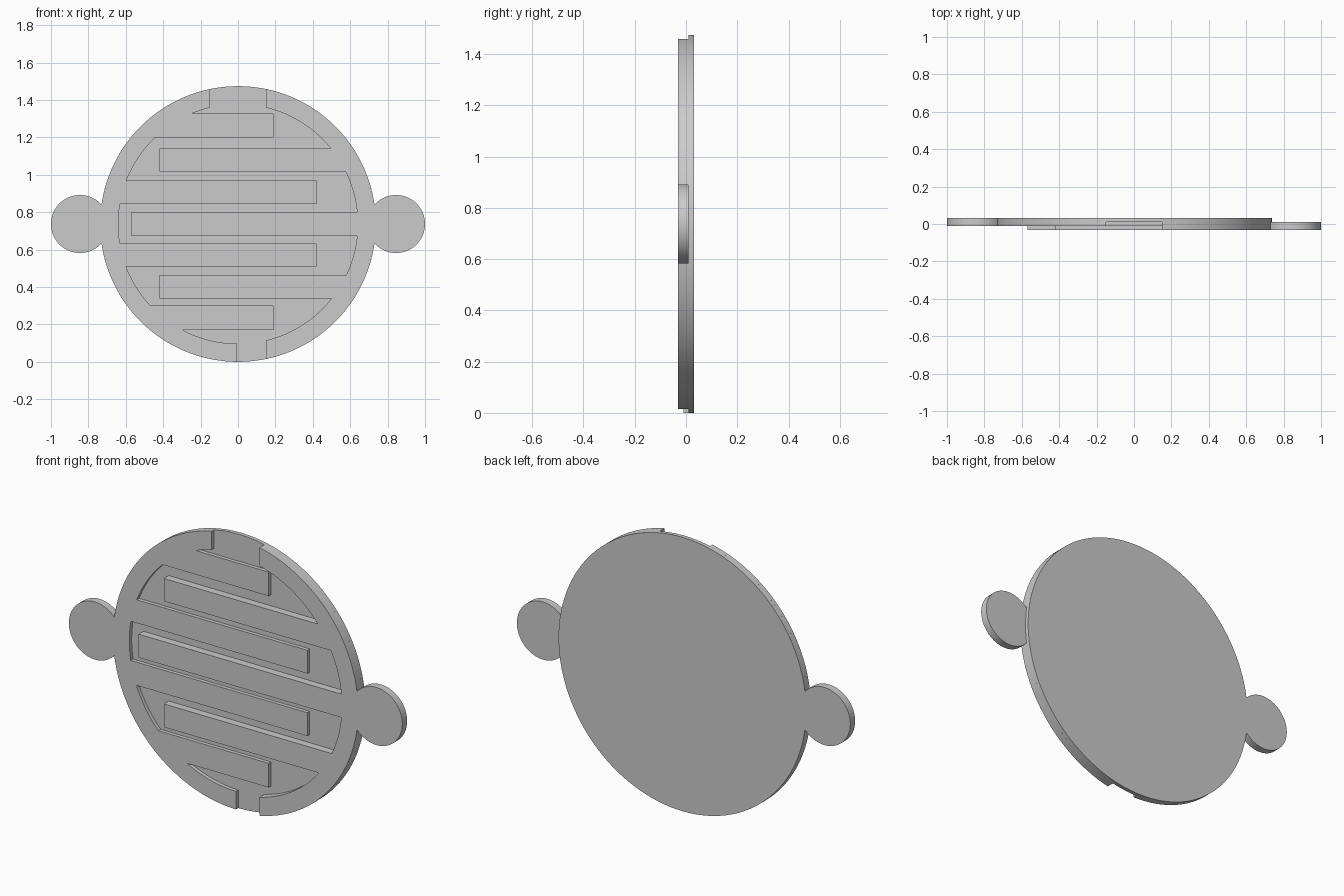
import bpy, bmesh
from math import sin, cos, asin, atan2, sqrt, pi, radians

if "Cube" in bpy.data.objects:
    bpy.data.objects.remove(bpy.data.objects["Cube"])

CZ = 0.737               # height of the disc centre
R, RI = 0.737, 0.64      # disc radius, inner radius of the raised rim
TD, TR = 0.845, 0.155    # tab centre distance and tab radius

# Where the tab circle meets the disc
jx = (TD * TD + R * R - TR * TR) / (2 * TD)
jz = sqrt(R * R - jx * jx)
DISC_A = atan2(jz, jx)
TAB_A = atan2(jz, jx - TD)


def arc(cx, r, a0, a1, step=radians(2.5)):
    n = max(1, round(abs(a1 - a0) / step))
    return [(cx + r * cos(a0 + (a1 - a0) * i / n),
             r * sin(a0 + (a1 - a0) * i / n)) for i in range(n + 1)]


def prism(name, outline, y0, y1, side=1):
    """Extrude an x-z outline (relative to the disc centre) from y0 to y1."""
    pts = [p for i, p in enumerate(outline)
           if abs(p[0] - outline[i - 1][0]) + abs(p[1] - outline[i - 1][1]) > 1e-5]
    bm = bmesh.new()
    face = bm.faces.new([bm.verts.new((side * x, y0, CZ + z)) for x, z in pts])
    ext = bmesh.ops.extrude_face_region(bm, geom=[face])
    new = [v for v in ext["geom"] if isinstance(v, bmesh.types.BMVert)]
    bmesh.ops.translate(bm, verts=new, vec=(0, y1 - y0, 0))
    bmesh.ops.recalc_face_normals(bm, faces=bm.faces)
    mesh = bpy.data.meshes.new(name)
    bm.to_mesh(mesh)
    bm.free()
    ob = bpy.data.objects.new(name, mesh)
    bpy.context.collection.objects.link(ob)
    bpy.ops.object.select_all(action='DESELECT')
    ob.select_set(True)
    bpy.context.view_layer.objects.active = ob
    bpy.ops.object.shade_smooth_by_angle(angle=radians(30))
    return ob


def comb(u_top, u_bottom, fingers):
    """Half rim with a round tab outside and fingers inside; +x is the rim side.
    fingers: (low z, high z, tip x), listed from the bottom up."""
    def top(r):
        return pi / 2 - asin(u_top / r)

    def bottom(r):
        return -pi / 2 + asin(u_bottom / r)

    pts = arc(0, R, top(R), DISC_A)
    pts += arc(TD, TR, TAB_A, -TAB_A, radians(5))
    pts += arc(0, R, -DISC_A, bottom(R))
    a = bottom(RI)
    for lo, hi, tip in fingers:
        pts += arc(0, RI, a, asin(lo / RI))
        pts += [(tip, lo), (tip, hi)]
        a = asin(hi / RI)
    return pts + arc(0, RI, a, top(RI))


# Backing disc
prism("base_disc", arc(0, R, 0, 2 * pi)[:-1], 0.01, 0.031)

# Right comb, the taller one
prism("right_comb", comb(0.15, 0.15, [
    (-0.397, -0.272, -0.42),
    (-0.063, 0.063, -0.57),
    (0.281, 0.403, -0.42)]), -0.031, 0.01)

# Left comb, lower and mirrored
prism("left_comb", comb(0.15, 0.005, [
    (-0.567, -0.437, -0.19),
    (-0.228, -0.103, -0.42),
    (0.108, 0.233, -0.42),
    (0.463, 0.592, -0.19)]), -0.01, 0.01, side=-1)

# Left tab continues to the back of the disc
prism("left_tab_backing",
      arc(TD, TR, TAB_A, -TAB_A, radians(5)) + arc(0, R, -DISC_A, DISC_A),
      0.01, 0.031, side=-1)
